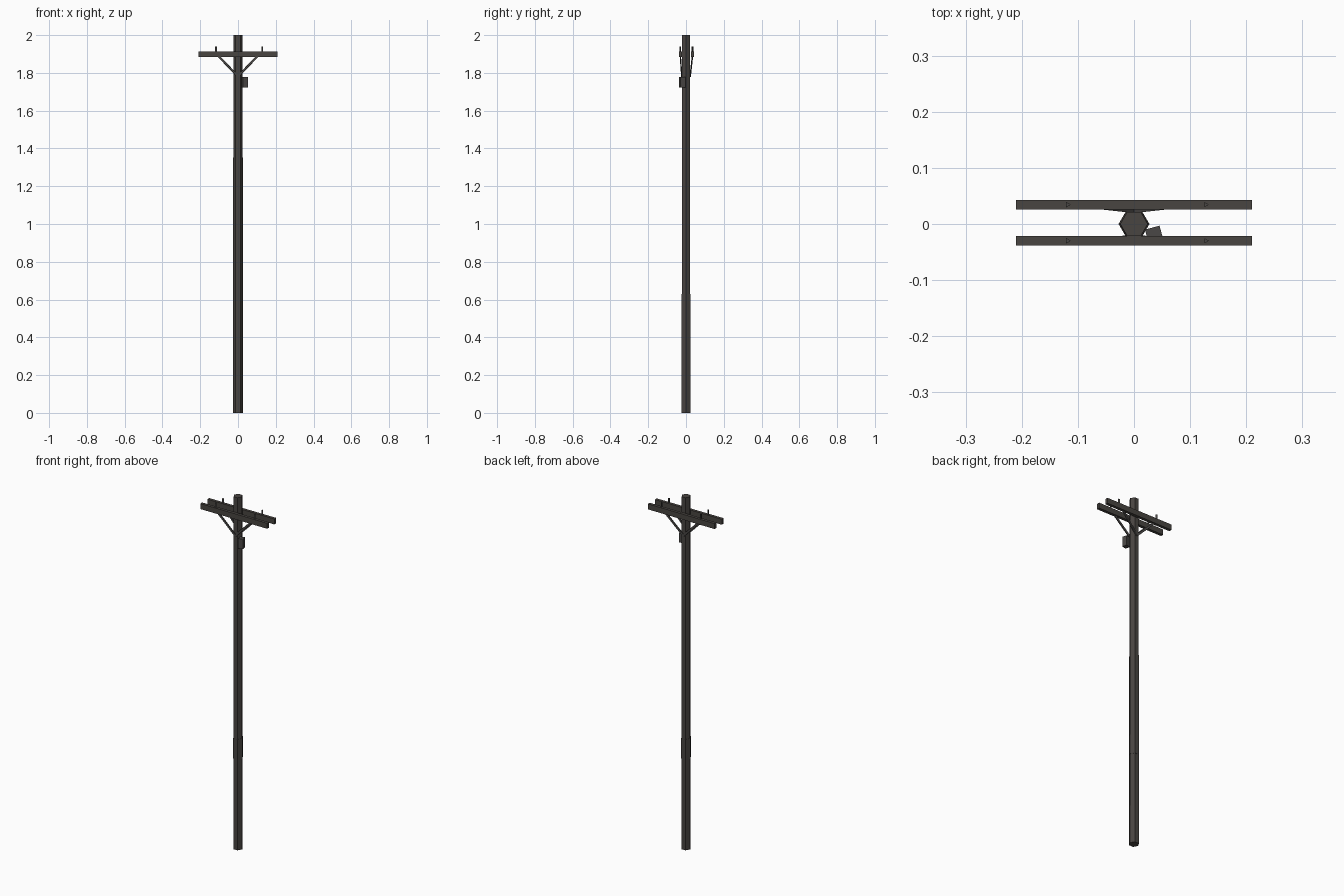
import bpy, bmesh, math
from mathutils import Vector, Matrix

if "Cube" in bpy.data.objects:
    bpy.data.objects.remove(bpy.data.objects["Cube"])


def material(name, rgb):
    m = bpy.data.materials.new(name)
    m.diffuse_color = (*rgb, 1)
    m.use_nodes = True
    m.node_tree.nodes["Principled BSDF"].inputs["Base Color"].default_value = m.diffuse_color
    return m


WOOD = material("weathered dark wood", (0.066, 0.059, 0.053))
METAL = material("dark grey metal", (0.068, 0.064, 0.061))


def finish(name, bm, mat):
    bmesh.ops.recalc_face_normals(bm, faces=bm.faces)
    me = bpy.data.meshes.new(name)
    bm.to_mesh(me)
    bm.free()
    me.materials.append(mat)
    ob = bpy.data.objects.new(name, me)
    bpy.context.collection.objects.link(ob)
    return ob


def prism(name, sides, r0, r1, z0, z1, mat, x=0, y=0):
    bm = bmesh.new()
    bmesh.ops.create_cone(bm, cap_ends=True, segments=sides, radius1=r0, radius2=r1,
                          depth=z1 - z0)
    # Put a corner on the +x axis
    ang = min(math.atan2(v.co.y, v.co.x) % (2 * math.pi / sides) for v in bm.verts)
    bmesh.ops.rotate(bm, verts=bm.verts, matrix=Matrix.Rotation(-ang, 3, 'Z'))
    bmesh.ops.translate(bm, verts=bm.verts, vec=(x, y, (z0 + z1) / 2))
    return finish(name, bm, mat)


def box(name, size, matrix, mat):
    bm = bmesh.new()
    bmesh.ops.create_cube(bm, size=1)
    bmesh.ops.scale(bm, verts=bm.verts, vec=size)
    bmesh.ops.transform(bm, verts=bm.verts, matrix=matrix)
    return finish(name, bm, mat)


def strut(name, a, b, width, depth, mat):
    a, b = Vector(a), Vector(b)
    rot = (b - a).to_track_quat('X', 'Z').to_matrix().to_4x4()
    return box(name, ((b - a).length, depth, width), Matrix.Translation((a + b) / 2) @ rot, mat)


# Tapered hexagonal pole with a thicker band low down
prism("pole", 6, 0.0265, 0.0245, 0, 2, WOOD)
prism("pole_band", 6, 0.0275, 0.0272, 0.515, 0.63, WOOD)

# Paired crossarms, each with two pins and a V of braces down to the pole
for side, y, s in (("front", -0.030, -1), ("back", 0.0345, 1)):
    box(side + "_crossarm", (0.42, 0.0165, 0.031), Matrix.Translation((0, y, 1.899)), WOOD)
    for n, x in (("left", -0.118), ("right", 0.128)):
        prism(f"{side}_{n}_pin", 3, 0.0055, 0.0055, 1.91, 1.941, METAL, x, y)
    for n, m in (("left", -1), ("right", 1)):
        strut(f"{side}_{n}_brace", (m * 0.108, y, 1.892), (0, s * 0.0225, 1.783),
              0.011, 0.006, METAL)

# Small equipment box turned against the pole
box("equipment_box", (0.027, 0.027, 0.056),
    Matrix.Translation((0.036, -0.0195, 1.75)) @ Matrix.Rotation(math.radians(15), 4, 'Z'), METAL)
